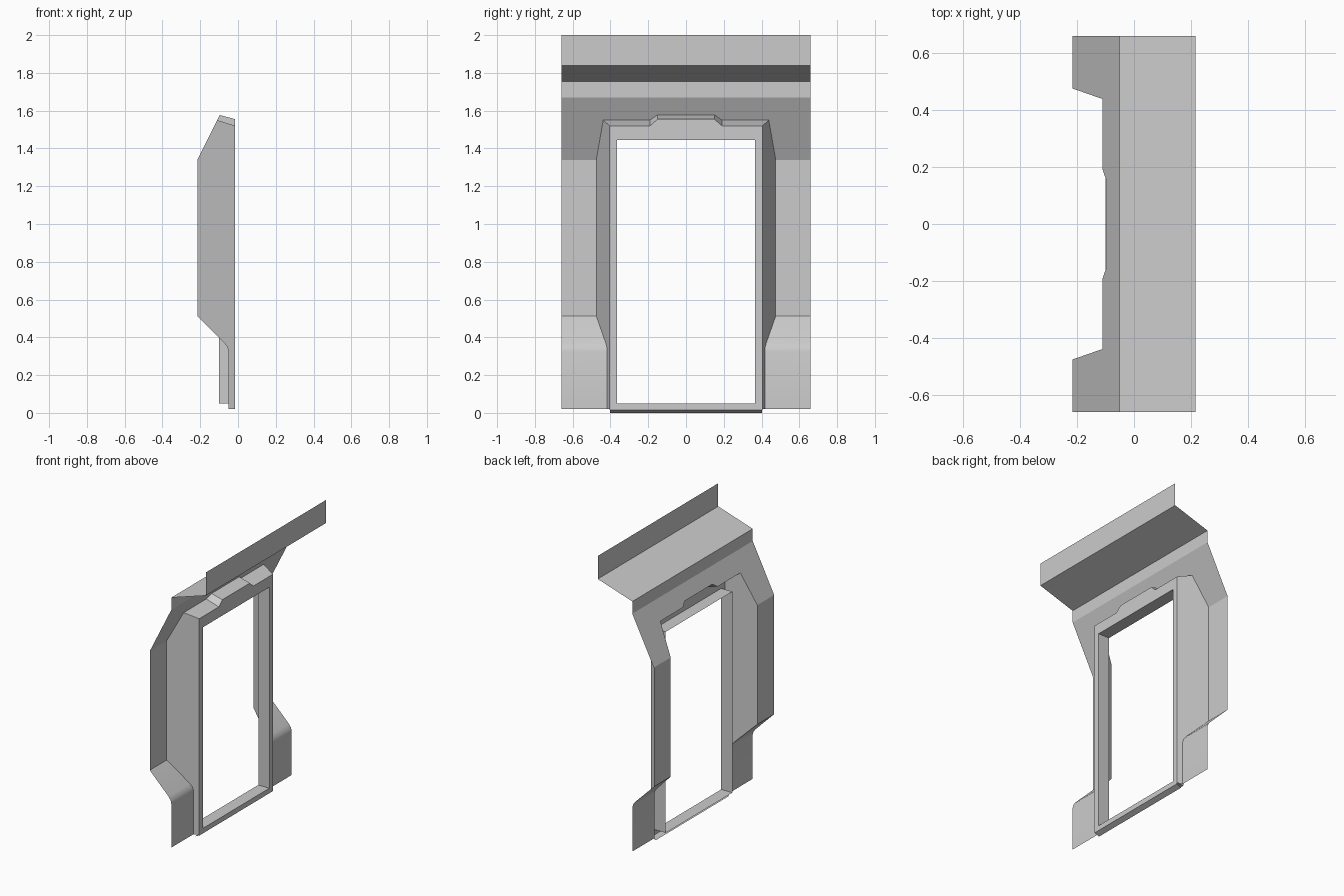
import bpy, bmesh, math
from mathutils import Vector

if "Cube" in bpy.data.objects:
    bpy.data.objects.remove(bpy.data.objects["Cube"])

XF = -0.015                                   # front plane of the door frame


def side_y(x):
    """Half width of the opening: it widens towards the back."""
    return 0.405 + 0.35 * (XF - x)


def sheet(name, faces, toward=(50, 0, 0.8)):
    """Thin-sheet half part (y >= 0), faces turned to a point, mirrored in y."""
    bm = bmesh.new()
    for pts in faces:
        f = bm.faces.new([bm.verts.new(p) for p in pts])
        f.normal_update()
        if f.normal.dot(Vector(toward) - f.calc_center_median()) < 0:
            f.normal_flip()
    bmesh.ops.remove_doubles(bm, verts=bm.verts, dist=0.0005)
    me = bpy.data.meshes.new(name)
    bm.to_mesh(me)
    bm.free()
    ob = bpy.data.objects.new(name, me)
    bpy.context.collection.objects.link(ob)
    bpy.ops.object.select_all(action='DESELECT')
    ob.select_set(True)
    bpy.context.view_layer.objects.active = ob
    bpy.ops.object.shade_smooth_by_angle(angle=math.radians(24))
    m = ob.modifiers.new("mirror", 'MIRROR')
    m.use_axis = (False, True, False)
    return ob


W = 0.66
# wall profile (x, z) beside the opening, with a rounded lower bend
low = [(-0.05, 0.02), (-0.05, 0.325), (-0.056, 0.348), (-0.072, 0.37),
       (-0.215, 0.513), (-0.215, 1.34)]
# wall profile above the opening
high = [(-0.05, 1.67), (-0.05, 1.755), (0.215, 1.84), (0.215, 2.0)]
# back and front edge of the stepped opening head
head_back = [(-0.11, side_y(-0.11), 1.55), (-0.11, 0.19, 1.55),
             (-0.0965, 0.152, 1.577), (-0.0965, 0, 1.577)]
head_front = [(XF, 0.405, 1.52), (XF, 0.19, 1.52), (XF, 0.15, 1.555), (XF, 0, 1.555)]

# wall panel: side strips, sloped panel around the head, upper bands
wall = [[(a, side_y(a), b), (a, W, b), (c, W, d), (c, side_y(c), d)]
        for (a, b), (c, d) in zip(low, low[1:])]
wall.append([(-0.215, side_y(-0.215), 1.34), (-0.215, W, 1.34),
             (-0.05, W, 1.67), (-0.05, 0, 1.67)] + head_back[::-1])
wall += [[(a, 0, b), (a, W, b), (c, W, d), (c, 0, d)]
         for (a, b), (c, d) in zip(high, high[1:])]
sheet("wall_panel", wall)

# flared side reveals
sheet("side_reveal", [[(x, side_y(x), z) for x, z in low]
                      + [head_back[0], head_front[0], (XF, 0.405, 0.02)]])

# stepped top reveal and narrow bottom lip
strips = [[head_front[i], head_front[i + 1], head_back[i + 1], head_back[i]]
          for i in range(3)]
sheet("head_reveal", strips)
sheet("bottom_lip", [[(XF, 0, 0.015), (XF, 0.403, 0.015), (-0.05, 0.403, 0), (-0.05, 0, 0)]])

# flat front of the door frame
inner = [(0, 1.445), (0.365, 1.445), (0.365, 0.05), (0, 0.05)]
outer = [(0, 0.015), (0.405, 0.015)] + [(y, z) for _, y, z in head_front]
sheet("door_frame_face", [[(XF, y, z) for y, z in outer + inner]])

# inner jambs, lintel and sill
sheet("door_frame_lining", [[(XF, a, b), (XF, c, d), (-0.1, c, d), (-0.1, a, b)]
                            for (a, b), (c, d) in zip(inner, inner[1:])],
      toward=(-0.05, 0, 0.75))
